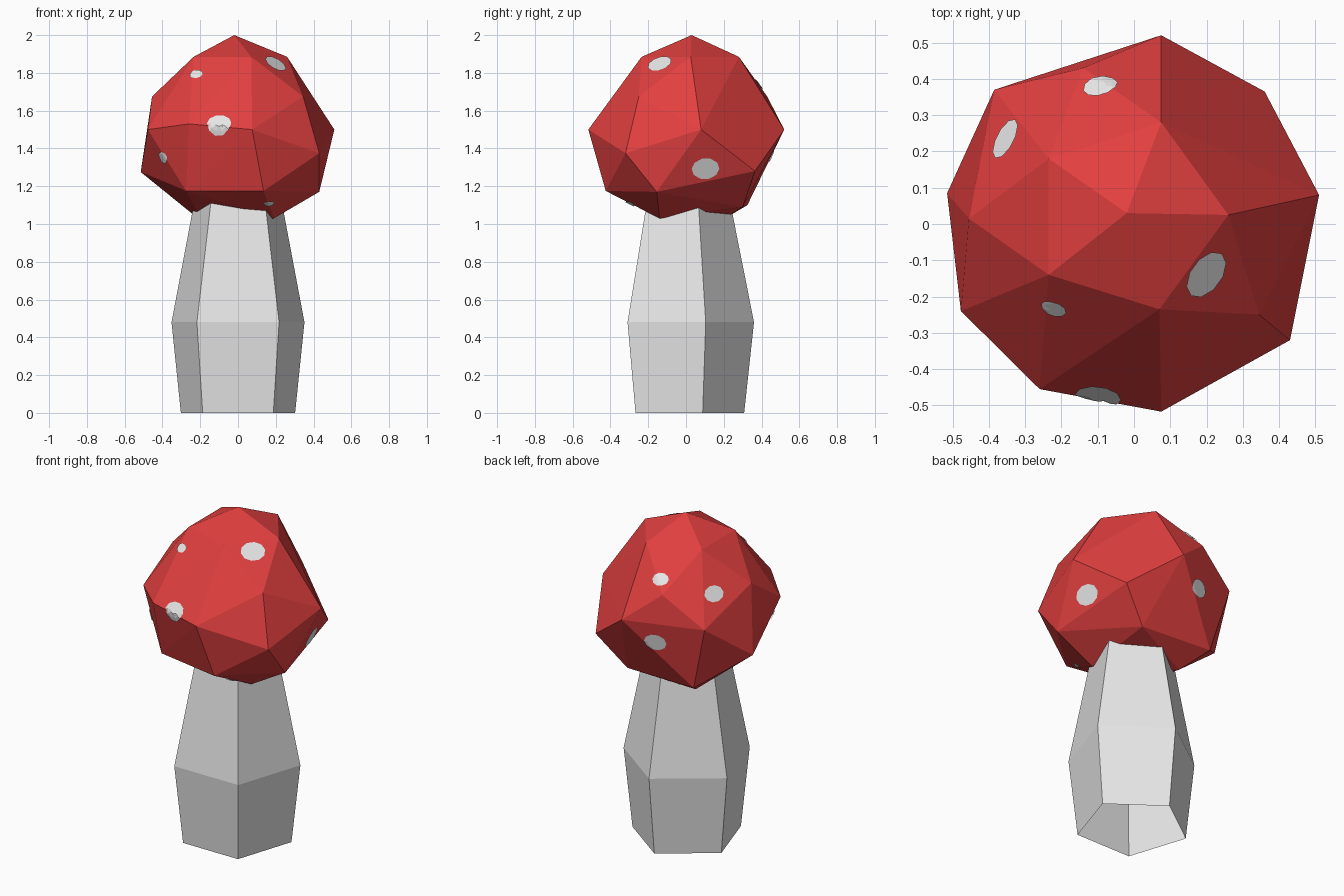
import bpy, bmesh, math
from mathutils import Vector
from mathutils.bvhtree import BVHTree

if "Cube" in bpy.data.objects:
    bpy.data.objects.remove(bpy.data.objects["Cube"])


def material(name, rgb):
    m = bpy.data.materials.new(name)
    m.diffuse_color = (*rgb, 1)
    m.use_nodes = True
    m.node_tree.nodes["Principled BSDF"].inputs["Base Color"].default_value = m.diffuse_color
    return m


white = material("white", (0.8, 0.8, 0.8))
red = material("red", (0.76, 0.05, 0.05))


def add_object(name, bm, mat):
    me = bpy.data.meshes.new(name)
    bm.to_mesh(me)
    me.materials.append(mat)
    ob = bpy.data.objects.new(name, me)
    bpy.context.collection.objects.link(ob)
    return ob


# Stem: five-sided tapered tube, open at the bottom
bm = bmesh.new()
rings = []
for z, r in ((0, 0.318), (0.48, 0.37), (1.12, 0.243)):
    rings.append([bm.verts.new((r * math.cos(math.radians(18 + 72 * i)),
                                r * math.sin(math.radians(18 + 72 * i)) - 0.01, z))
                  for i in range(5)])
for lo, hi in zip(rings, rings[1:]):
    for i in range(5):
        j = (i + 1) % 5
        bm.faces.new((lo[i], lo[j], hi[j], hi[i]))
add_object("stem", bm, white)
bm.free()

# Cap: irregular faceted dome, hull of a few corner points
points = [
    (-.02, .03, 2.0),
    (.26, .025, 1.885), (.07, -.235, 1.885), (-.235, -.14, 1.885),
    (-.235, .18, 1.885), (.075, .28, 1.885),
    (.345, -.25, 1.675), (-.455, .015, 1.675), (-.14, .43, 1.675),
    (-.26, -.455, 1.53),
    (.51, .08, 1.5), (.075, -.517, 1.5), (-.477, -.24, 1.5),
    (-.385, .37, 1.5), (.075, .52, 1.5),
    (.43, -.32, 1.375), (.36, .365, 1.28), (-.515, .085, 1.275),
    (.43, -.155, 1.17), (.135, -.425, 1.175), (-.275, -.35, 1.175),
    (.19, .3, 1.09), (-.28, .325, 1.1),
    (.19, -.14, 1.03), (-.185, .17, 1.008),
]
bm = bmesh.new()
for p in points:
    bm.verts.new(p)
bmesh.ops.convex_hull(bm, input=bm.verts[:])
bmesh.ops.recalc_face_normals(bm, faces=bm.faces[:])
add_object("cap", bm, red)
tree = BVHTree.FromBMesh(bm)
bm.free()


# Spots: thin rounded patches laid on the cap surface
def add_spot(index, pos, radius):
    near, normal, _, _ = tree.find_nearest(Vector(pos))
    side = normal.cross(Vector((0, 0, 1))).normalized()
    up = side.cross(normal)
    bm = bmesh.new()

    def place(a, r):
        p = near + side * (r * math.cos(a)) + up * (0.8 * r * math.sin(a))
        hit, n, _, _ = tree.ray_cast(p + normal * 0.3, -normal)
        if hit is None:
            hit, n, _, _ = tree.find_nearest(p)
        return bm.verts.new(hit + (n + normal).normalized() * 0.006)

    n = 10
    mid = place(0, 0)
    loops = [[place(2 * math.pi * i / n, radius * f) for i in range(n)]
             for f in (0.35, 0.7, 1)]
    for i in range(n):
        j = (i + 1) % n
        bm.faces.new((mid, loops[0][i], loops[0][j]))
        for a, b in zip(loops, loops[1:]):
            bm.faces.new((a[i], b[i], b[j], a[j]))
    bmesh.ops.recalc_face_normals(bm, faces=bm.faces[:])
    if sum((f.normal for f in bm.faces), Vector()).dot(normal) < 0:
        bmesh.ops.reverse_faces(bm, faces=bm.faces[:])
    add_object("spot_%d" % index, bm, white)
    bm.free()


spots = [
    ((.20, -.14, 1.85), .072), ((-.22, -.23, 1.79), .036),
    ((-.10, -.48, 1.535), .065), ((.46, .11, 1.28), .075),
    ((-.09, .37, 1.73), .048), ((-.345, .23, 1.66), .06),
    ((-.10, .44, 1.38), .066), ((-.42, -.28, 1.34), .042),
    ((.17, -.30, 1.10), .03),
]
for i, (p, r) in enumerate(spots, 1):
    add_spot(i, p, r)
